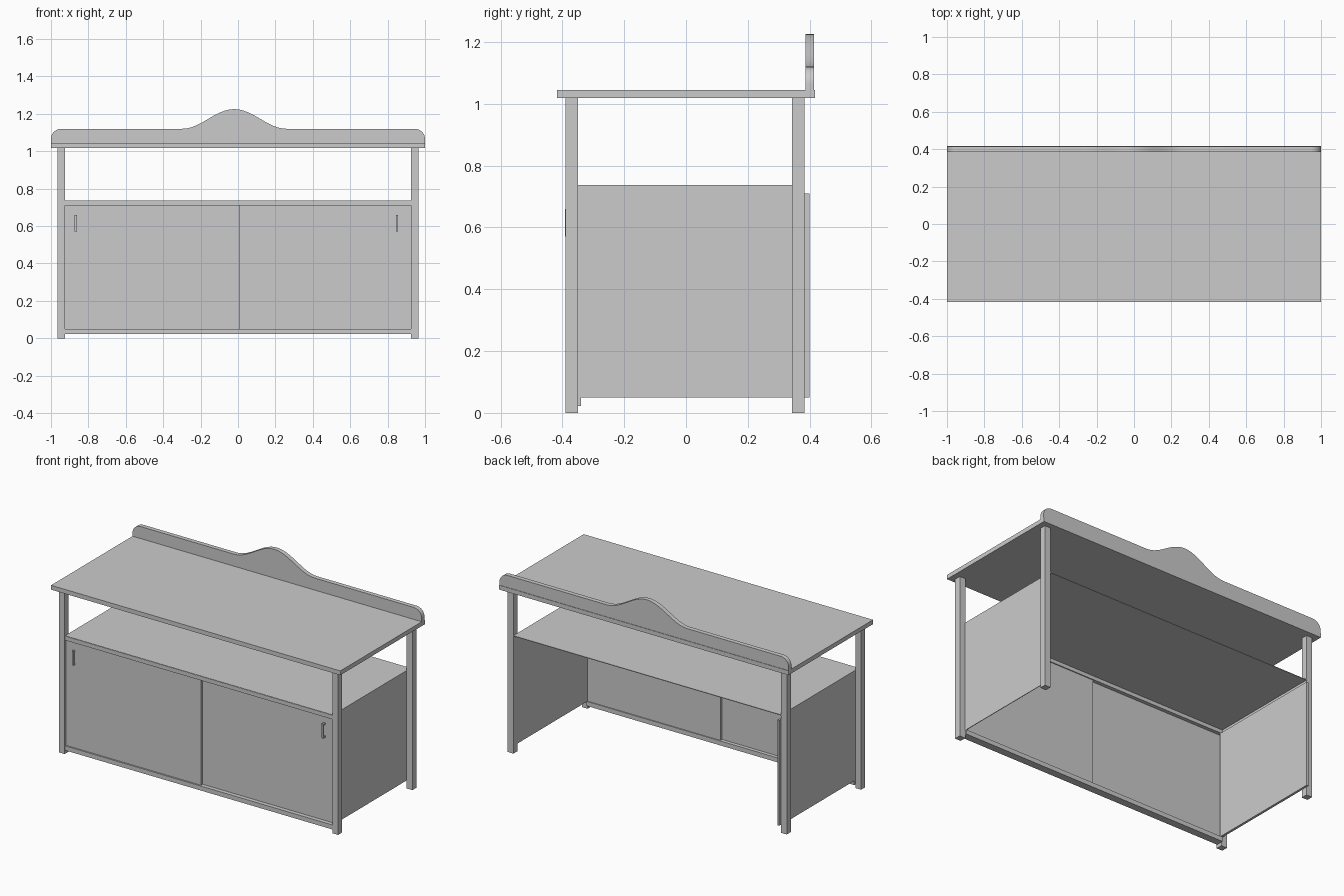
import bpy, bmesh, math

if "Cube" in bpy.data.objects:
    bpy.data.objects.remove(bpy.data.objects["Cube"])


def box(name, x, y, z):
    """Box spanning the given (min, max) ranges."""
    bm = bmesh.new()
    bmesh.ops.create_cube(bm, size=1)
    for v in bm.verts:
        v.co = [r[0] + (c + 0.5) * (r[1] - r[0]) for c, r in zip(v.co, (x, y, z))]
    me = bpy.data.meshes.new(name)
    bm.to_mesh(me)
    bm.free()
    ob = bpy.data.objects.new(name, me)
    bpy.context.collection.objects.link(ob)
    return ob


def extrude_y(name, outline, y0, y1):
    """Solid made from an (x, z) outline extruded along y."""
    bm = bmesh.new()
    face = bm.faces.new([bm.verts.new((x, y0, z)) for x, z in outline])
    out = bmesh.ops.extrude_face_region(bm, geom=[face])
    for v in out["geom"]:
        if isinstance(v, bmesh.types.BMVert):
            v.co.y = y1
    bmesh.ops.recalc_face_normals(bm, faces=bm.faces)
    me = bpy.data.meshes.new(name)
    bm.to_mesh(me)
    bm.free()
    ob = bpy.data.objects.new(name, me)
    bpy.context.collection.objects.link(ob)
    bpy.ops.object.select_all(action='DESELECT')
    ob.select_set(True)
    bpy.context.view_layer.objects.active = ob
    bpy.ops.object.shade_smooth_by_angle(angle=math.radians(30))
    return ob


# Four square legs
for side, x in (("left", (-0.965, -0.925)), ("right", (0.925, 0.965))):
    box(f"front_leg_{side}", x, (-0.39, -0.35), (0, 1.02))
    box(f"back_leg_{side}", x, (0.343, 0.383), (0, 1.02))

# Table top
box("table_top", (-1, 1), (-0.418, 0.417), (1.018, 1.045))

# Backboard with rounded ends and a central crest
BASE, R, MID, HALF = 1.12, 0.055, -0.02, 0.28
outline = [(-1, 1.043)]
for i in range(9):
    a = math.pi - i * math.pi / 16
    outline.append((-1 + R + R * math.cos(a), BASE - R + R * math.sin(a)))
for i in range(33):
    t = -1 + i / 16
    outline.append((MID + HALF * t, BASE + 0.0525 * (1 + math.cos(math.pi * t))))
for i in range(9):
    a = math.pi / 2 - i * math.pi / 16
    outline.append((1 - R + R * math.cos(a), BASE - R + R * math.sin(a)))
outline.append((1, 1.043))
extrude_y("backboard", outline, 0.386, 0.414)

# Thin shelf and the rails that hold the sliding doors
box("shelf", (-0.925, 0.925), (-0.385, 0.383), (0.733, 0.737))
box("top_rail", (-0.925, 0.925), (-0.387, -0.34), (0.71, 0.735))
box("bottom_rail", (-0.925, 0.925), (-0.387, -0.34), (0.022, 0.05))

# Side panels, with an inner lining on the left
box("side_panel_left", (-0.927, -0.924), (-0.36, 0.345), (0.05, 0.737))
box("side_panel_right", (0.922, 0.926), (-0.36, 0.345), (0.05, 0.737))
box("side_lining_left", (-0.924, -0.912), (-0.345, 0.40), (0.05, 0.71))

# Sliding doors, the left one running in front
box("door_left", (-0.925, 0.01), (-0.378, -0.363), (0.05, 0.71))
box("door_right", (0.005, 0.922), (-0.361, -0.346), (0.05, 0.71))

# Slim bracket handles
for side, cx, y0, y1 in (("left", -0.868, -0.391, -0.378), ("right", 0.85, -0.383, -0.361)):
    x = (cx - 0.006, cx + 0.006)
    box(f"handle_bar_{side}", x, (y0, y0 + 0.006), (0.57, 0.66))
    box(f"handle_foot_lower_{side}", x, (y0, y1), (0.57, 0.58))
    box(f"handle_foot_upper_{side}", x, (y0, y1), (0.65, 0.66))
